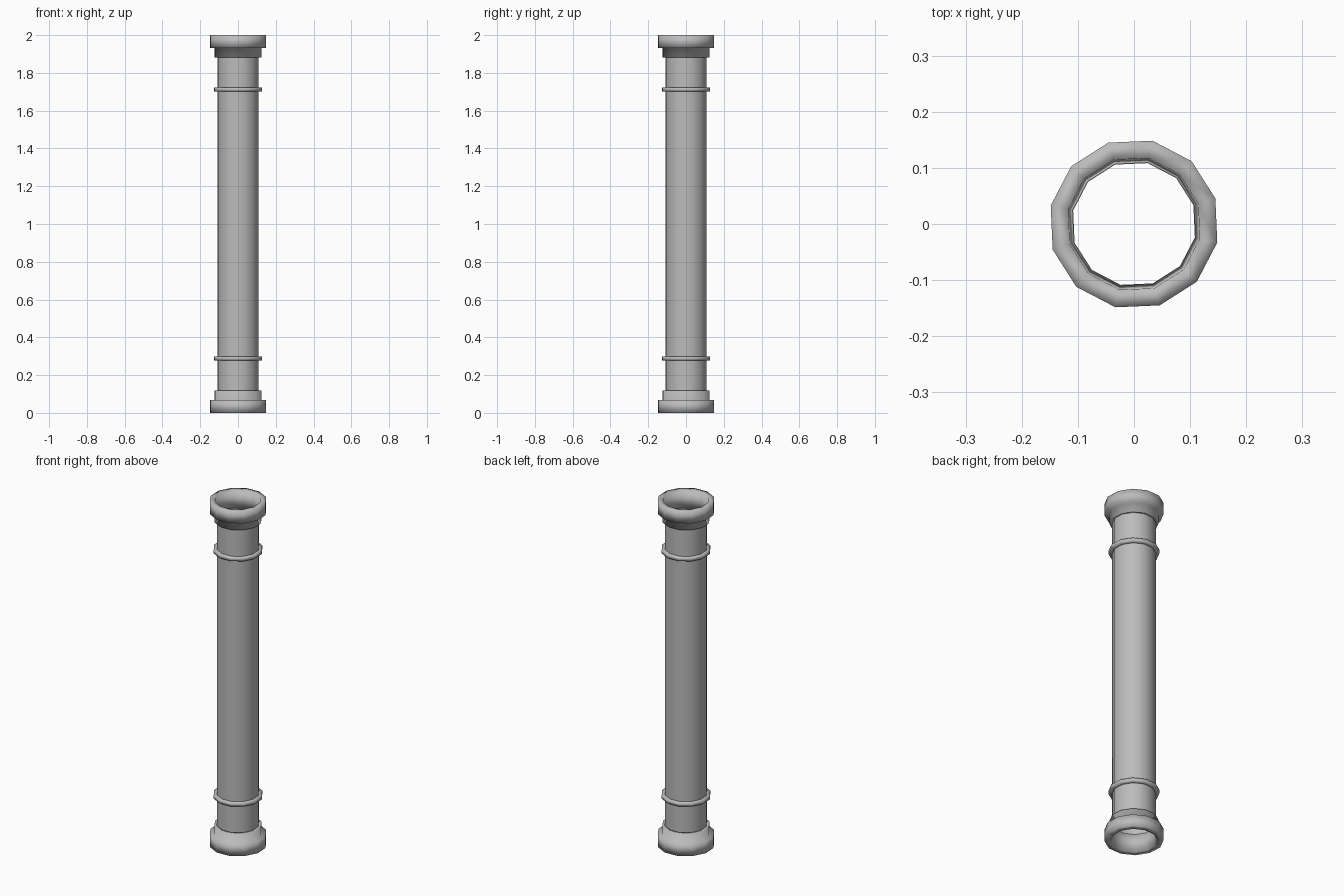
import bpy
import bmesh
from math import radians, cos, sin, tau

SIDES = 12
TURN = radians(17.5)

cube = bpy.data.objects.get("Cube")
if cube:
    bpy.data.objects.remove(cube, do_unlink=True)

stone = bpy.data.materials.new("grey_stone")
stone.use_nodes = True
GREY = (0.5, 0.5, 0.5, 1)
stone.diffuse_color = GREY
stone.node_tree.nodes["Principled BSDF"].inputs["Base Color"].default_value = GREY


def lathe(name, profile, closed=False, flip=False):
    """Spin an (r, z) profile into a smooth twelve-sided part; flip mirrors it about mid height."""
    bm = bmesh.new()
    rings = []
    for r, z in profile:
        z = 2 - z if flip else z
        rings.append([bm.verts.new((r * cos(TURN + tau * i / SIDES),
                                    r * sin(TURN + tau * i / SIDES), z))
                      for i in range(SIDES)])
    pairs = list(zip(rings, rings[1:]))
    if closed:
        pairs.append((rings[-1], rings[0]))
    for a, b in pairs:
        for i in range(SIDES):
            j = (i + 1) % SIDES
            quad = (a[i], a[j], b[j], b[i])
            face = bm.faces.new(quad[::-1] if flip else quad)
            face.smooth = True
    mesh = bpy.data.meshes.new(name)
    bm.to_mesh(mesh)
    bm.free()
    mesh.materials.append(stone)
    obj = bpy.data.objects.new(name, mesh)
    bpy.context.collection.objects.link(obj)
    return obj


# Hollow shaft
lathe("shaft", [(0.112, 0.1), (0.112, 1.9)])

# Stepped end pieces with an open mouth, and thin bands around the shaft
end_profile = [(0.12, 0), (0.152, 0), (0.152, 0.068), (0.127, 0.068),
               (0.127, 0.118), (0.112, 0.118)]
band_profile = [(0.111, 0.278), (0.131, 0.278), (0.131, 0.298), (0.111, 0.298)]
for end, band, flip in (("base", "lower_band", False), ("capital", "upper_band", True)):
    lathe(end, end_profile, closed=True, flip=flip)
    lathe(band, band_profile, flip=flip)
